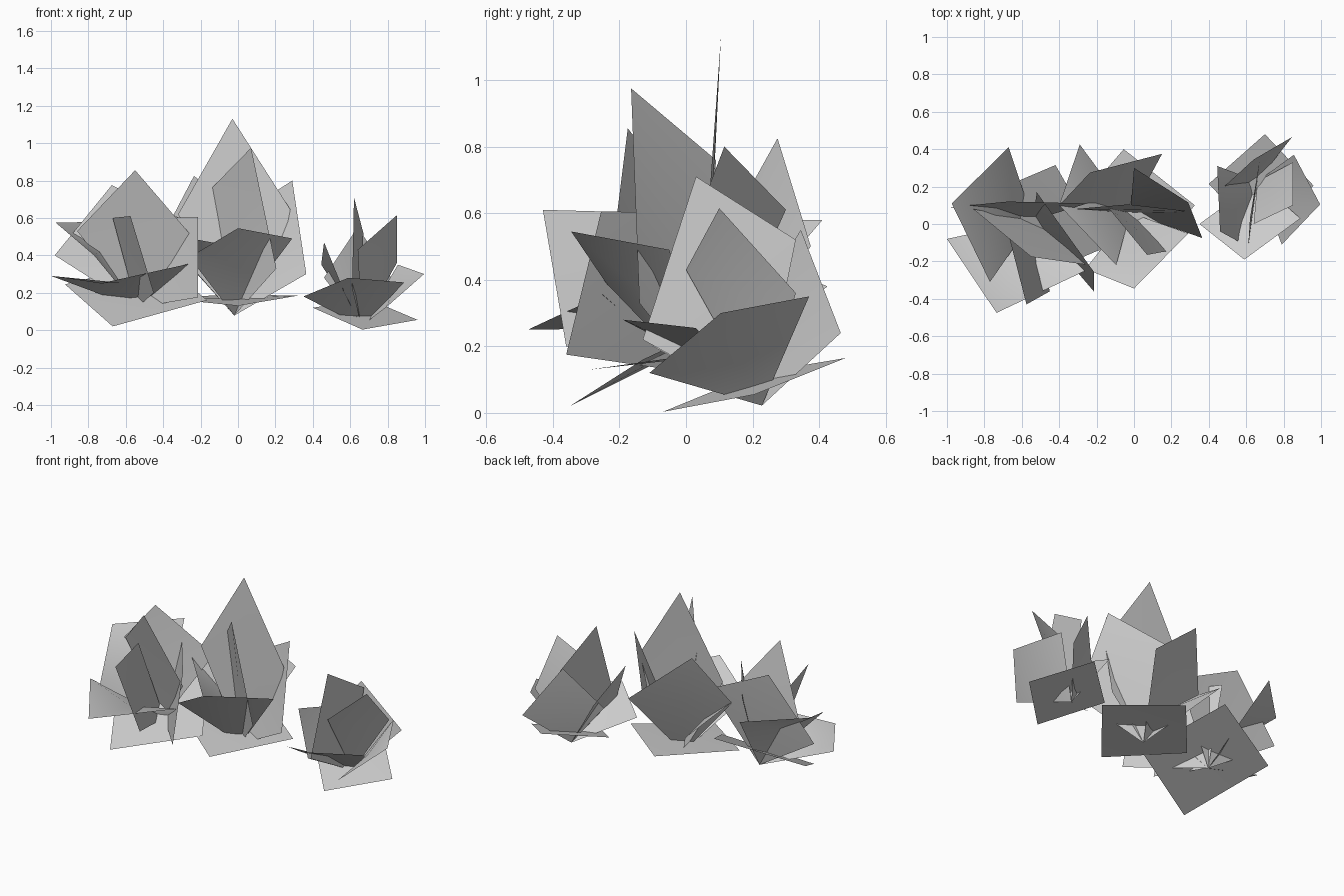
import bpy, bmesh
from mathutils import Vector


def card(name, pts):
    """One leaf card: a thin sheet fanned from its middle so it bends softly."""
    bm = bmesh.new()
    face = bm.faces.new([bm.verts.new(p) for p in pts])
    mid = sum((Vector(p) for p in pts), Vector()) / len(pts)
    bmesh.ops.poke(bm, faces=[face])
    bm.verts.ensure_lookup_table()
    bm.verts[-1].co = mid
    for f in bm.faces:
        f.smooth = True
    me = bpy.data.meshes.new(name)
    bm.to_mesh(me)
    bm.free()
    ob = bpy.data.objects.new(name, me)
    bpy.context.collection.objects.link(ob)
    return ob


def plant(name, base, ground, leaves):
    """A flat ground rosette card plus leaves growing out of one root point."""
    card(name + "_ground_leaves", ground)
    for part, pts in leaves.items():
        card(name + "_" + part, [base] + pts)


# left plant: each leaf is side corner, tip, side corner
plant("left_plant", (-.54, .02, .12),
      [(-.67, -.35, .02), (-.165, -.13, .16), (-.42, .315, .37), (-.925, .10, .245)], {
    "low_front_leaf": [(-1.0, -.08, .29), (-.735, -.475, .25), (-.26, -.25, .355)],
    "front_leaf": [(-.45, -.36, .20), (-.575, -.43, .61), (-.67, -.06, .60)],
    "right_leaf": [(-.215, -.36, .175), (-.215, -.255, .605), (-.52, .17, .60)],
    "upright_leaf": [(-.86, .08, .53), (-.55, -.175, .855), (-.24, -.22, .495)],
    "back_leaf": [(-.98, .09, .40), (-.675, .12, .775), (-.25, .11, .57)],
    "left_leaf": [(-.77, -.31, .40), (-.975, .11, .575), (-.67, .41, .58)],
})

# centre plant, the tallest
plant("centre_plant", (-.02, .06, .078),
      [(0, -.29, .13), (.325, .10, .185), (-.055, .40, .19), (-.39, .01, .17)], {
    "tall_leaf": [(.215, .06, .33), (.28, .07, .645), (-.03, .105, 1.13), (-.32, .08, .62)],
    "upright_leaf": [(.205, -.14, .33), (.07, -.165, .975), (-.14, .09, .76)],
    "front_leaf": [(-.26, -.24, .39), (0, -.345, .545), (.29, -.05, .49)],
    "right_leaf": [(.365, -.075, .30), (.29, .115, .80), (0, .30, .61)],
    "back_leaf": [(.15, .375, .50), (-.235, .275, .825), (-.40, .10, .51)],
    "left_leaf": [(-.095, -.22, .46), (-.40, .10, .52), (-.29, .425, .38)],
})

# right plant, the smallest
plant("right_plant", (.66, .228, .022),
      [(.665, -.07, .003), (.96, .205, .055), (.70, .48, .165), (.40, .215, .12)], {
    "low_front_leaf": [(.35, 0, .18), (.59, -.19, .28), (.89, .03, .255)],
    "right_leaf": [(.79, -.11, .12), (.995, .105, .30), (.855, .37, .35)],
    "tall_leaf": [(.61, -.13, .22), (.62, .03, .71), (.67, .33, .52)],
    "upright_leaf": [(.64, 0, .43), (.85, .10, .615), (.85, .33, .36)],
    "left_leaf": [(.57, -.10, .20), (.46, -.04, .47), (.445, .31, .35)],
    "back_leaf": [(.845, .465, .24), (.64, .345, .55), (.46, .18, .28)],
})
